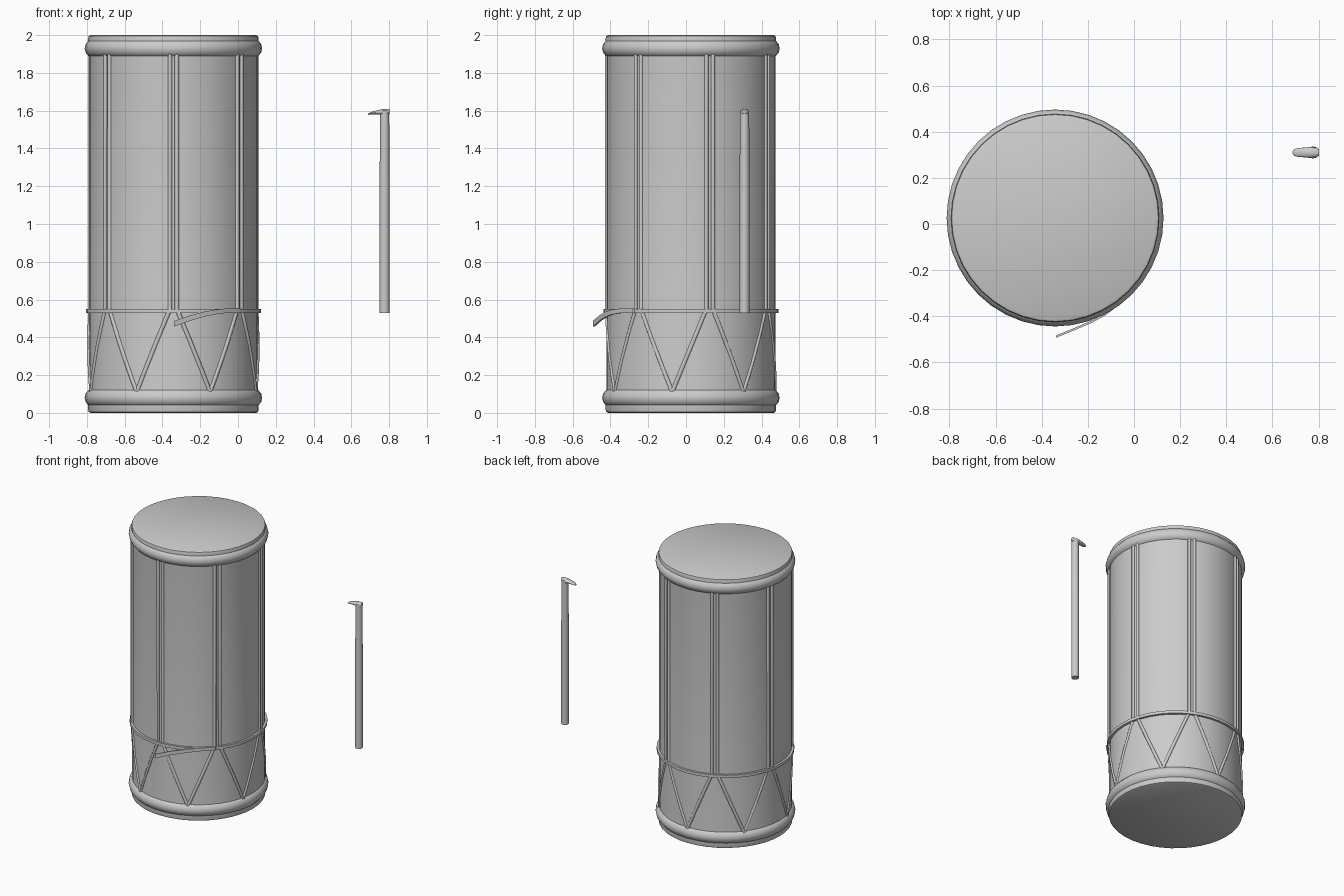
import bpy, bmesh
from math import sin, cos, pi, radians

if "Cube" in bpy.data.objects:
    bpy.data.objects.remove(bpy.data.objects["Cube"])

CX, CY = -0.342, 0.026   # drum axis
R = 0.447                # shell radius
N = 7                    # cord pairs around the drum


def add_object(name, bm, angle=35):
    bmesh.ops.recalc_face_normals(bm, faces=bm.faces)
    me = bpy.data.meshes.new(name)
    bm.to_mesh(me)
    bm.free()
    ob = bpy.data.objects.new(name, me)
    bpy.context.collection.objects.link(ob)
    bpy.ops.object.select_all(action='DESELECT')
    ob.select_set(True)
    bpy.context.view_layer.objects.active = ob
    bpy.ops.object.shade_smooth_by_angle(angle=radians(angle))
    return ob


def loft(name, rings, closed=False, angle=35):
    """Skin a row of equal-length point rings; cap the ends unless closed."""
    bm = bmesh.new()
    vs = [[bm.verts.new(p) for p in r] for r in rings]
    n = len(vs[0])
    for i in range(len(vs) if closed else len(vs) - 1):
        a, b = vs[i], vs[(i + 1) % len(vs)]
        for j in range(n):
            bm.faces.new((a[j], a[(j + 1) % n], b[(j + 1) % n], b[j]))
    if not closed:
        bm.faces.new(vs[0])
        bm.faces.new(vs[-1])
    return add_object(name, bm, angle)


def circle(cx, cy, r, z, n):
    return [(cx + r * cos(2 * pi * k / n), cy + r * sin(2 * pi * k / n), z)
            for k in range(n)]


def on_drum(angle, r, z):
    # angle 0 is the front, positive towards +x
    return (CX + r * sin(angle), CY - r * cos(angle), z)


def lathe_closed(name, profile, n=40):
    return loft(name, [circle(CX, CY, r, z, n) for r, z in profile], closed=True)


# Drum shell with slightly rounded head and base
shell = [(0.438, 0), (0.448, 0.005), (0.451, 0.015), (0.451, 0.06), (R, 0.1),
         (R, 1.9), (0.451, 1.94), (0.451, 1.985), (0.448, 1.995), (0.438, 2)]
loft("drum_shell", [circle(CX, CY, r, z, 40) for r, z in shell])

# Padded hoops at both ends
for name, z in (("bottom_hoop", 0.08), ("top_hoop", 1.93)):
    lathe_closed(name, [(0.42 + 0.05 * cos(2 * pi * k / 14),
                         z + 0.05 * sin(2 * pi * k / 14)) for k in range(14)])

# Belt around the lower part of the drum
lathe_closed("belt", [(0.44, 0.53), (0.463, 0.53), (0.463, 0.551), (0.44, 0.551)])

# Cord pairs: straight above the belt, spreading into a zigzag below
cords = bpy.data.curves.new("cords", 'CURVE')
cords.dimensions = '3D'
cords.bevel_depth = 0.012
cords.bevel_resolution = 1
cords.use_fill_caps = True
for i in range(N):
    for side in (-1, 1):
        mid = 2 * pi * i / N
        start = 0.040
        path = [on_drum(mid + side * start, 0.446, z) for z in (1.92, 0.55)]
        for k in range(1, 6):
            t = k / 5
            a = start + (pi / N - start) * t
            path.append(on_drum(mid + side * a, 0.444, 0.55 - 0.44 * t))
        sp = cords.splines.new('POLY')
        sp.points.add(len(path) - 1)
        for p, co in zip(sp.points, path):
            p.co = (*co, 1)
bpy.context.collection.objects.link(bpy.data.objects.new("cords", cords))

# Loose belt end hanging off the front: (x, y, z)
tail = [(0.01, -0.275, 0.541), (-0.06, -0.342, 0.541), (-0.12, -0.388, 0.534),
        (-0.18, -0.422, 0.522), (-0.25, -0.452, 0.503), (-0.338, -0.488, 0.472)]
rings = []
for i, (x, y, z) in enumerate(tail):
    h = 0.011 + 0.004 * i / 5
    rings.append([(x, y - 0.005, z - h), (x, y + 0.005, z - h),
                  (x, y + 0.005, z + h), (x, y - 0.005, z + h)])
loft("belt_tail", rings)

# Drum stick
SY = 0.31
loft("stick", [circle(0.776, SY, r, z, 16) for r, z in
               ((0.026, 0.53), (0.026, 1.2), (0.025, 1.5), (0.024, 1.6))])

# Curved beak at the top of the stick: x, centre z, half width, half height
beak = [(0.802, 1.595, 0.013, 0.013), (0.792, 1.594, 0.022, 0.016),
        (0.765, 1.593, 0.024, 0.016), (0.735, 1.591, 0.021, 0.010),
        (0.710, 1.588, 0.019, 0.007), (0.695, 1.584, 0.015, 0.005),
        (0.687, 1.581, 0.006, 0.003)]
loft("stick_beak", [[(x, SY + w * cos(2 * pi * k / 12), z + h * sin(2 * pi * k / 12))
                     for k in range(12)] for x, z, w, h in beak], angle=50)
